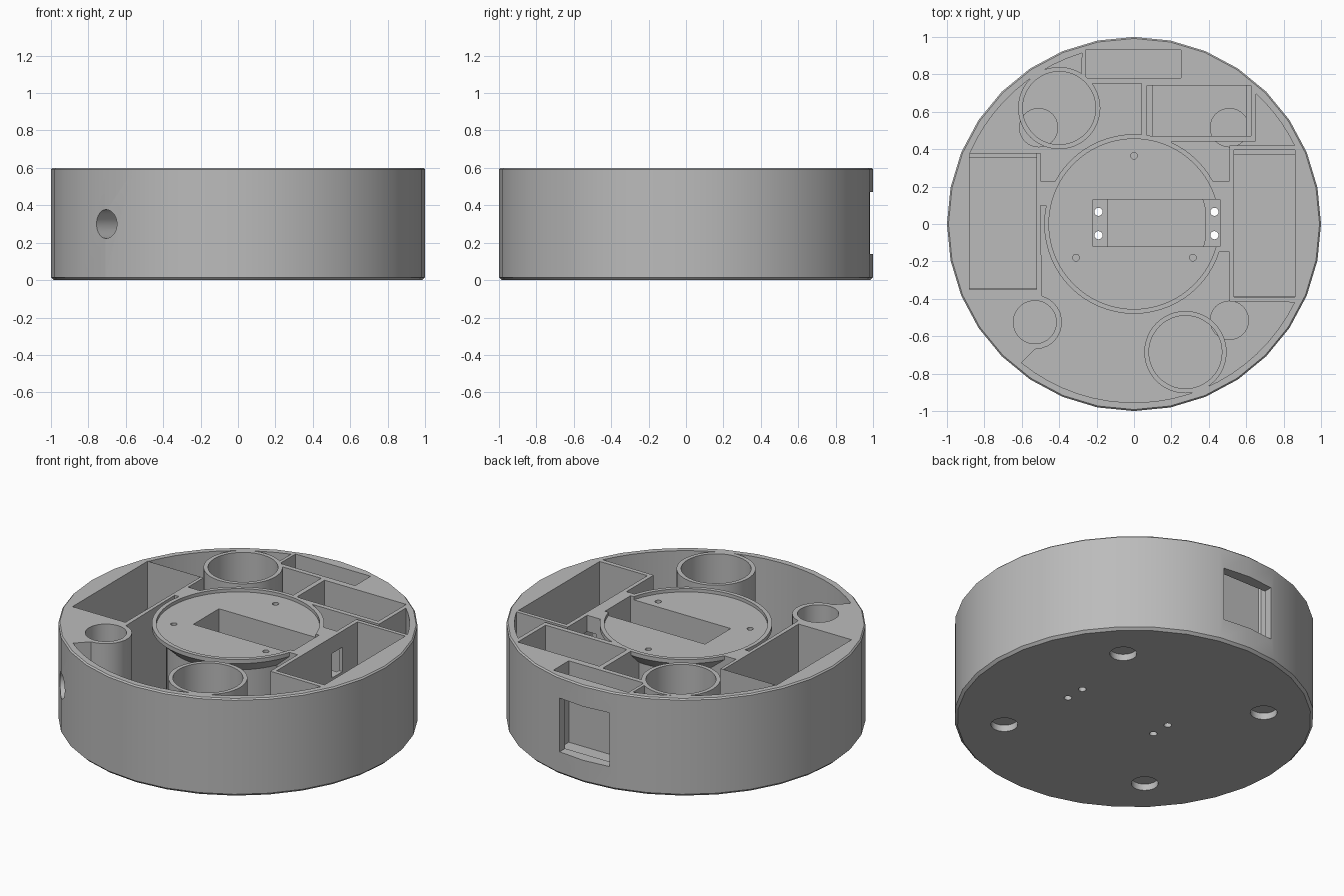
import bpy, bmesh
from math import sin, cos, pi, radians
from mathutils import Matrix

if "Cube" in bpy.data.objects:
    bpy.data.objects.remove(bpy.data.objects["Cube"])

grey = bpy.data.materials.new("matte grey")
grey.use_nodes = True
grey.diffuse_color = (0.5, 0.5, 0.5, 1)
grey.node_tree.nodes["Principled BSDF"].inputs["Base Color"].default_value = (0.5, 0.5, 0.5, 1)

TOP, FLOOR, LEDGE, OVER = 0.6, 0.05, 0.31, 0.7
INNER = 0.955


def finish(name, bm):
    bmesh.ops.recalc_face_normals(bm, faces=bm.faces)
    mesh = bpy.data.meshes.new(name)
    bm.to_mesh(mesh)
    bm.free()
    obj = bpy.data.objects.new(name, mesh)
    mesh.materials.append(grey)
    bpy.context.collection.objects.link(obj)
    return obj


def arc(cx, cy, r, a0, a1, n):
    steps = [radians(a0 + (a1 - a0) * i / n) for i in range(n + 1)]
    return [(cx + r * cos(a), cy + r * sin(a)) for a in steps]


def prism(name, outline, z0, z1):
    bm = bmesh.new()
    face = bm.faces.new([bm.verts.new((x, y, z0)) for x, y in outline])
    new = bmesh.ops.extrude_face_region(bm, geom=[face])["geom"]
    verts = [v for v in new if isinstance(v, bmesh.types.BMVert)]
    bmesh.ops.translate(bm, verts=verts, vec=(0, 0, z1 - z0))
    return finish(name, bm)


def box(x0, x1, y0, y1, z0, z1=OVER):
    return prism("cutter", [(x0, y0), (x1, y0), (x1, y1), (x0, y1)], z0, z1)


def lathe(name, profile, n, x=0, y=0, closed=False):
    """Revolve (radius, z) points; a closed profile makes a pipe."""
    bm = bmesh.new()
    rings = [[bm.verts.new((x + r * cos(2 * pi * i / n), y + r * sin(2 * pi * i / n), z))
              for i in range(n)] for r, z in profile]
    pairs = list(zip(rings, rings[1:]))
    if closed:
        pairs.append((rings[-1], rings[0]))
    else:
        bm.faces.new(rings[0])
        bm.faces.new(rings[-1])
    for a, b in pairs:
        for i in range(n):
            j = (i + 1) % n
            bm.faces.new((a[i], a[j], b[j], b[i]))
    return finish(name, bm)


def drum(x, y, r, z0, z1=OVER, n=40, name="cutter"):
    return lathe(name, [(r, z0), (r, z1)], n, x, y)


def cut(obj, cutters):
    for c in cutters:
        c.hide_render = True
        mod = obj.modifiers.new("cut", "BOOLEAN")
        mod.operation, mod.solver, mod.object = "DIFFERENCE", "EXACT", c
        bpy.context.view_layer.objects.active = obj
        bpy.ops.object.modifier_apply(modifier=mod.name)
        bpy.data.objects.remove(c)


def smooth(obj):
    bpy.ops.object.select_all(action="DESELECT")
    obj.select_set(True)
    bpy.context.view_layer.objects.active = obj
    bpy.ops.object.shade_smooth_by_angle(angle=radians(25))


# Round body with chamfered edges
body = lathe("body", [(0.985, 0), (1, 0.015), (1, 0.592), (0.992, TOP)], 32)

# Open compartments around the centre
front_void = (arc(0, 0, INNER, 231, 334, 20)
              + [(0.51, -0.415), (0.51, -0.15), (0.3, -0.15), (-0.3, 0.1), (-0.5, 0.1)]
              + arc(-0.53, -0.525, 0.145, 75, -90, 12))
back_right_void = (arc(0, 0, INNER, 26, 47, 5)
                   + [(0.65, 0.44), (0.2, 0.44), (0.2, 0.23), (0.51, 0.23), (0.51, 0.42)])
back_left_void = (arc(0, 0, INNER, 107, 156.5, 10)
                  + [(-0.5, 0.38), (-0.5, 0.23), (-0.1, 0.23), (0.04, 0.3),
                     (0.04, 0.75), (-0.25, 0.75), (-0.28, 0.78)])
cut(body, [prism("cutter", o, FLOOR, OVER)
           for o in (front_void, back_right_void, back_left_void)])

# Side battery bays and rear bays, with end ledges
cut(body, [
    box(-0.88, -0.52, -0.35, 0.38, LEDGE),
    box(-0.88, -0.52, -0.345, 0.355, FLOOR),
    box(0.535, 0.86, -0.39, 0.395, LEDGE),
    box(0.535, 0.86, -0.385, 0.37, FLOOR),
    box(0.07, 0.625, 0.47, 0.74, LEDGE),
    box(0.1, 0.6, 0.47, 0.74, FLOOR),
    box(-0.26, 0.25, 0.78, 0.93, 0.1),
    box(-0.17, 0.17, 0.85, 1.1, 0.14, 0.47),
    box(0.45, 0.56, 0.15, 0.25, 0.35, 0.5),
])

# Cable well with a radial port through the wall
bm = bmesh.new()
bmesh.ops.create_cone(bm, cap_ends=True, segments=32, radius1=0.077, radius2=0.077, depth=0.4,
                      matrix=Matrix.Translation((-0.64, -0.64, 0.3))
                      @ Matrix.Rotation(radians(225), 4, "Z") @ Matrix.Rotation(pi / 2, 4, "Y"))
cut(body, [drum(-0.53, -0.525, 0.115, 0.08), finish("cutter", bm)])

# Tube sockets, centre well and turntable recess
tubes = {"rear_tube": (-0.4, 0.62), "front_tube": (0.275, -0.685)}
cut(body, [drum(x, y, 0.205, FLOOR) for x, y in tubes.values()])
cut(body, [drum(0, 0, 0.39, FLOOR), drum(0, 0, 0.455, 0.58, n=64)])

# Foot recesses and screw holes underneath
feet = [(x, y) for x in (-0.51, 0.51) for y in (-0.515, 0.515)]
screws = [(x, y) for x in (-0.19, 0.43) for y in (-0.06, 0.065)]


def screw_cutters():
    return [drum(x, y, 0.022, -0.1, n=16) for x, y in screws]


cut(body, [drum(x, y, 0.075, -0.1, 0.04, 32) for x, y in feet] + screw_cutters())
# Keep the motor slot clear through the centre bridges
cut(body, [box(-0.22, 0.46, -0.12, 0.13, LEDGE)])

# Centre pedestal: flared rim, recessed face, stepped motor slot
pedestal = lathe("pedestal", [(0.4, 0.04), (0.4, 0.5), (0.48, 0.575), (0.48, TOP),
                              (0.455, TOP), (0.455, 0.58)], 64)
cut(pedestal, [box(-0.22, 0.46, -0.12, 0.13, LEDGE), box(-0.14, 0.38, -0.12, 0.13, 0.08)])
cut(pedestal, screw_cutters())
cut(pedestal, [drum(x, y, 0.018, 0.5, n=16)
               for x, y in ((0, 0.365), (0.315, -0.18), (-0.31, -0.18))])

parts = [body, pedestal]
# Round tubes
for name, (x, y) in tubes.items():
    parts.append(lathe(name, [(0.195, 0.04), (0.22, 0.04), (0.22, TOP), (0.195, TOP)],
                       48, x, y, True))
# Bosses over the foot recesses
for i, (x, y) in enumerate(feet):
    parts.append(drum(x, y, 0.105, 0.045, 0.08, 32, f"foot_boss_{i + 1}"))

for p in parts:
    smooth(p)
